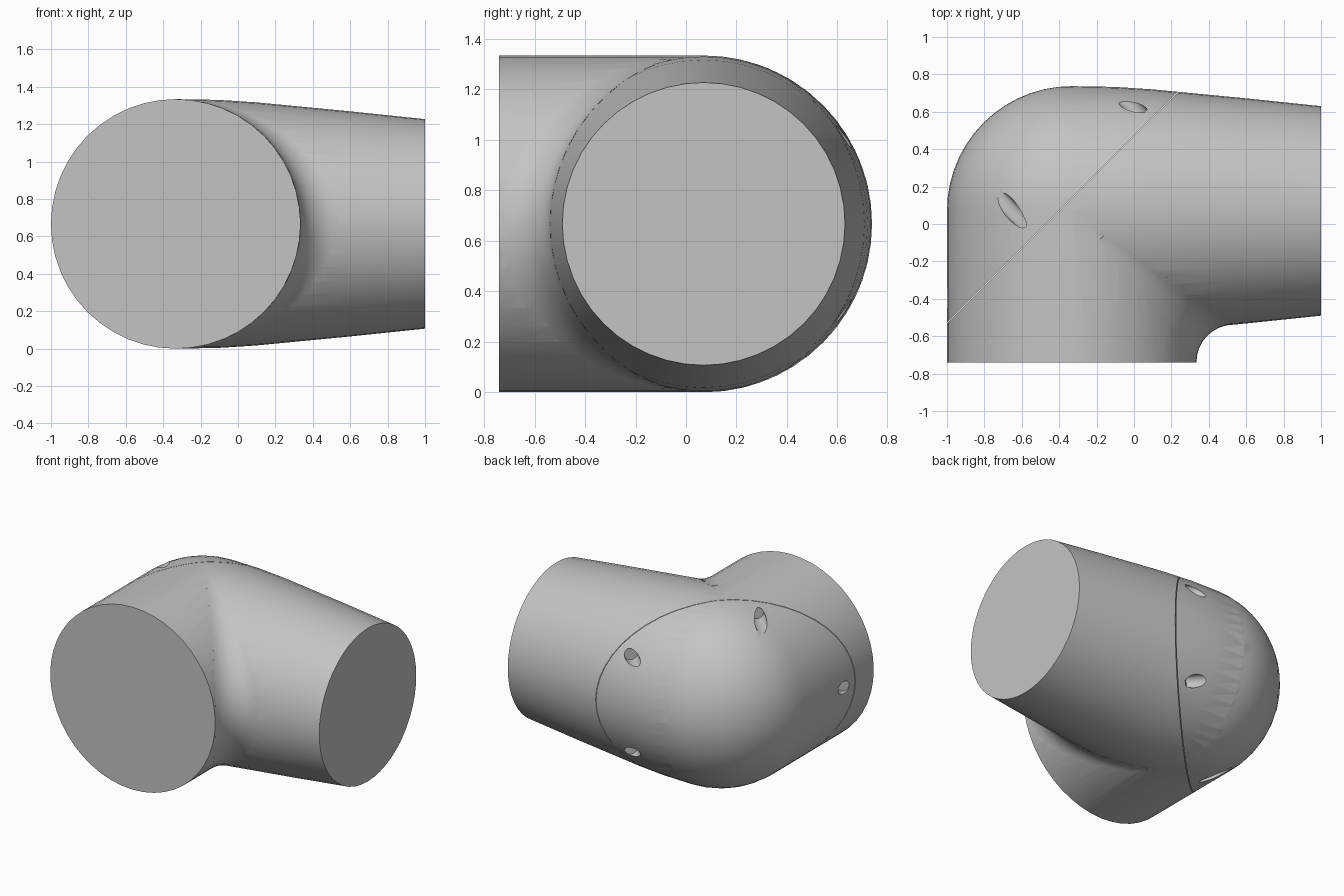
import bpy, bmesh, math
from mathutils import Vector, Matrix

cube = bpy.data.objects.get("Cube")
if cube:
    bpy.data.objects.remove(cube, do_unlink=True)

R = 0.667                                # pipe radius
CENTRE = Vector((-0.333, 0.07, R))       # where both axes meet
OUT = Vector((-1, 1, 0)).normalized()    # direction the end cap faces
SEAM = Vector((-1, -0.53, R))            # point on the seam plane
FILLET = 0.2
TAPER = [(-0.1, 0.645), (0, 0.667), (0.23, 0.663), (0.43, 0.65), (0.93, 0.602), (1.333, 0.56)]

grey = bpy.data.materials.new("plain grey")
grey.use_nodes = True
grey.diffuse_color = (0.55, 0.55, 0.55, 1)
grey.node_tree.nodes["Principled BSDF"].inputs["Base Color"].default_value = grey.diffuse_color


def make_object(name, bm):
    bmesh.ops.recalc_face_normals(bm, faces=bm.faces)
    mesh = bpy.data.meshes.new(name)
    bm.to_mesh(mesh)
    bm.free()
    mesh.materials.append(grey)
    ob = bpy.data.objects.new(name, mesh)
    bpy.context.collection.objects.link(ob)
    return ob


def lathe(name, profile, axis, steps=48):
    """Spin (distance along axis, radius) points about an axis through CENTRE."""
    bm = bmesh.new()
    up = Vector((0, 0, 1))
    verts = [bm.verts.new(CENTRE + axis * d + up * r) for d, r in profile]
    edges = [bm.edges.new(pair) for pair in zip(verts, verts[1:])]
    bmesh.ops.spin(bm, geom=verts + edges, cent=CENTRE, axis=axis,
                   angle=math.tau, steps=steps)
    bmesh.ops.remove_doubles(bm, verts=bm.verts, dist=0.0001)
    return make_object(name, bm)


def boolean(target, tool, operation):
    mod = target.modifiers.new(operation, 'BOOLEAN')
    mod.operation, mod.object, mod.solver = operation, tool, 'EXACT'
    bpy.context.view_layer.update()
    done = target.evaluated_get(bpy.context.evaluated_depsgraph_get())
    mesh = bpy.data.meshes.new_from_object(done)
    target.modifiers.clear()
    target.data = mesh
    bpy.data.objects.remove(tool, do_unlink=True)


def taper_radius(d):
    for (d0, r0), (d1, r1) in zip(TAPER[1:], TAPER[2:]):
        if d <= d1:
            return r0 + (r1 - r0) * max(0, d - d0) / (d1 - d0)
    return TAPER[-1][1]


def fillet_body(rows=32, cols=8):
    """Rolling-ball blend filling the inner corner between the two pipes."""
    bm = bmesh.new()
    rings = []
    for i in range(rows + 1):
        t = math.radians(-78 + 156 * i / rows)
        x, z = (R + FILLET) * math.cos(t), (R + FILLET) * math.sin(t)
        rb = taper_radius(x) + FILLET
        y = math.sqrt(max(rb * rb - z * z, 0.0004))
        ball = Vector((x, -y, z))
        a = Vector((-x, 0, -z)).normalized()
        b = Vector((0, y, -z)).normalized()
        ring = [bm.verts.new(CENTRE + ball + a.slerp(b, j / cols) * FILLET)
                for j in range(cols + 1)]
        ring.append(bm.verts.new(CENTRE + Vector((0, 0, z * 0.4))))
        rings.append(ring)
    for lo, hi in zip(rings, rings[1:]):
        for j in range(len(lo)):
            k = (j + 1) % len(lo)
            bm.faces.new((lo[j], lo[k], hi[k], hi[j]))
    bm.faces.new(rings[0])
    bm.faces.new(rings[-1])
    # keep the blend within the open ends
    for co, no in (((0, -0.735, 0), (0, -1, 0)), ((0.99, 0, 0), (1, 0, 0))):
        cut = bmesh.ops.bisect_plane(bm, geom=bm.verts[:] + bm.edges[:] + bm.faces[:],
                                     plane_co=co, plane_no=no, clear_outer=True)
        rim = [e for e in cut["geom_cut"] if isinstance(e, bmesh.types.BMEdge)]
        if rim:
            bmesh.ops.holes_fill(bm, edges=rim)
    bmesh.ops.triangulate(bm, faces=bm.faces)
    return make_object("inner_fillet", bm)


def keep_side(name, source, normal, co):
    """Copy the elbow and keep the part behind a plane, closed with a flat face."""
    bm = bmesh.new()
    bm.from_mesh(source.data)
    bmesh.ops.bisect_plane(bm, geom=bm.verts[:] + bm.edges[:] + bm.faces[:],
                           plane_co=co, plane_no=normal, clear_outer=True)
    rim = [e for e in bm.edges if e.is_boundary]
    bmesh.ops.holes_fill(bm, edges=rim)
    return make_object(name, bm)


# round-ended straight pipe and tapered side pipe
dome = [(R * math.sin(a), R * math.cos(a))
        for a in (math.radians(90 * i / 14) for i in range(14))]
elbow = lathe("elbow", [(-0.81, 0), (-0.81, R)] + dome + [(R, 0)], Vector((0, 1, 0)))
branch = lathe("branch", [(-0.1, 0)] + TAPER + [(1.333, 0)], Vector((1, 0, 0)))
boolean(elbow, branch, 'UNION')
boolean(elbow, fillet_body(), 'UNION')

# split into pipe body and end cap along the diagonal seam
body = keep_side("pipe_body", elbow, OUT, SEAM)
cap = keep_side("end_cap", elbow, -OUT, SEAM + OUT * 0.004)
bpy.data.objects.remove(elbow, do_unlink=True)

# screw recesses: (position along the seam, height from the middle)
along = Vector((1, 1, 0)).normalized()
for s, h in ((-0.41, 0.576), (-0.41, -0.576), (0.44, 0.345), (0.44, -0.345), (-0.985, 0)):
    base = SEAM - along * SEAM.dot(along) + OUT * 0.05
    bm = bmesh.new()
    turn = OUT.to_track_quat('Z', 'Y').to_matrix().to_4x4()
    place = Matrix.Translation(base + along * s + Vector((0, 0, h)) + OUT * 0.5)
    bmesh.ops.create_cone(bm, cap_ends=True, segments=20, radius1=0.045, radius2=0.045,
                          depth=1, matrix=place @ turn)
    boolean(cap, make_object("screw_recess", bm), 'DIFFERENCE')

# smooth shading with crisp rims
for ob in (body, cap):
    bpy.ops.object.select_all(action='DESELECT')
    ob.select_set(True)
    bpy.context.view_layer.objects.active = ob
    bpy.ops.object.shade_smooth_by_angle(angle=math.radians(35))
